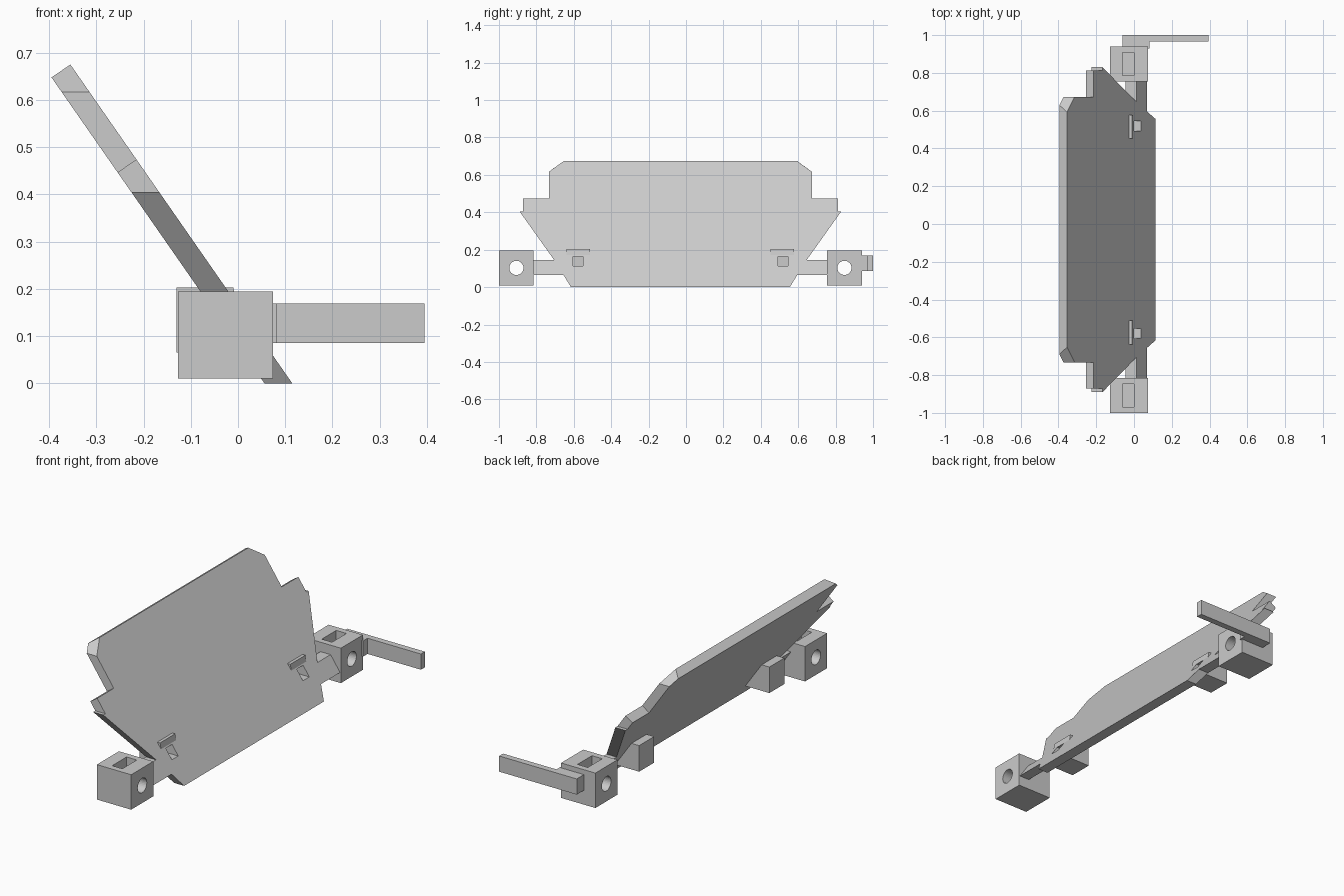
import bpy
import bmesh

default = bpy.data.objects.get("Cube")
if default:
    bpy.data.objects.remove(default, do_unlink=True)

# Single plain grey material
grey = bpy.data.materials.new("plain_grey")
grey.use_nodes = True
colour = (0.6, 0.6, 0.6, 1)
grey.diffuse_color = colour
grey.node_tree.nodes["Principled BSDF"].inputs["Base Color"].default_value = colour

MID = -0.03  # the mirrored parts are centred on this y


def finish(name, bm):
    bmesh.ops.recalc_face_normals(bm, faces=bm.faces)
    mesh = bpy.data.meshes.new(name)
    bm.to_mesh(mesh)
    bm.free()
    mesh.materials.append(grey)
    obj = bpy.data.objects.new(name, mesh)
    bpy.context.collection.objects.link(obj)
    return obj


def loft(name, first, second):
    """Solid between two matching outlines."""
    bm = bmesh.new()
    a = [bm.verts.new(p) for p in first]
    b = [bm.verts.new(p) for p in second]
    bm.faces.new(a)
    bm.faces.new(b[::-1])
    for i in range(len(a)):
        j = (i + 1) % len(a)
        bm.faces.new((a[i], a[j], b[j], b[i]))
    return finish(name, bm)


def box(name, xs, ys, zs):
    ring = [(xs[0], ys[0]), (xs[1], ys[0]), (xs[1], ys[1]), (xs[0], ys[1])]
    return loft(name, [(x, y, zs[0]) for x, y in ring], [(x, y, zs[1]) for x, y in ring])


def cut(obj, cutter):
    mod = obj.modifiers.new("cut", "BOOLEAN")
    mod.operation = "DIFFERENCE"
    mod.solver = "EXACT"
    mod.object = cutter
    cutter.hide_render = True
    cutter.hide_set(True)
    cutter.display_type = "WIRE"


def span(side, near, far):
    return sorted((MID + side * near, MID + side * far))


# Sloping plate: half outline as (distance from middle, height, square-cut edge, widening at rear)
half = [
    (0.585, 0, 0, 0), (0.625, 0.065, 0, 0), (0.8, 0.065, 0, 0), (0.8, 0.145, 0, 0),
    (0.675, 0.145, 0, 0), (0.86, 0.405, 0, 0), (0.842, 0.405, 0, 0), (0.842, 0.474, 1, 0),
    (0.703, 0.474, 1, 0), (0.703, 0.617, 0, 0), (0.622, 0.675, 1, 0.038),
]


def slope_x(z):
    return 0.115 - 0.696 * z


front, rear = [], []
for side, points in ((1, half), (-1, half[::-1])):
    for u, z, square, widen in points:
        front.append((slope_x(z), MID + side * u, z))
        low = z - 0.027 * square
        rear.append((slope_x(low) - 0.059, MID + side * (u + widen), low))
plate = loft("sloping_plate", front, rear)

for side, label in ((1, "back"), (-1, "front")):
    # Rear lug poking through the plate, with a square socket
    profile = [(-0.13, 0.065), (0.05, 0.065), (-0.004, 0.17), (-0.01, 0.203), (-0.13, 0.203)]
    y0, y1 = span(side, 0.482, 0.608)
    lug = loft(label + "_lug", [(x, y0, z) for x, z in profile], [(x, y1, z) for x, z in profile])
    socket = box(label + "_socket_cutter", (-0.07, 0.15), span(side, 0.522, 0.575), (0.113, 0.165))
    cut(lug, socket)
    cut(plate, socket)

    # End block with a round cross hole and a top pocket
    block = box(label + "_end_block", (-0.127, 0.074), span(side, 0.785, 0.97), (0.01, 0.195))
    bpy.ops.mesh.primitive_cylinder_add(vertices=32, radius=0.038, depth=0.6,
                                        location=(0, MID + side * 0.877, 0.103),
                                        rotation=(0, 1.570796, 0))
    drill = bpy.context.object
    drill.name = label + "_hole_cutter"
    drill.data.materials.append(grey)
    cut(block, drill)
    cut(block, box(label + "_pocket_cutter", (-0.06, 0.0), span(side, 0.817, 0.938), (0.06, 0.3)))

# Side bar and its mount on the back block
box("bar_mount", (-0.06, 0.082), (0.93, 0.975), (0.086, 0.169))
box("side_bar", (-0.06, 0.395), (0.967, 1.0), (0.086, 0.169))
